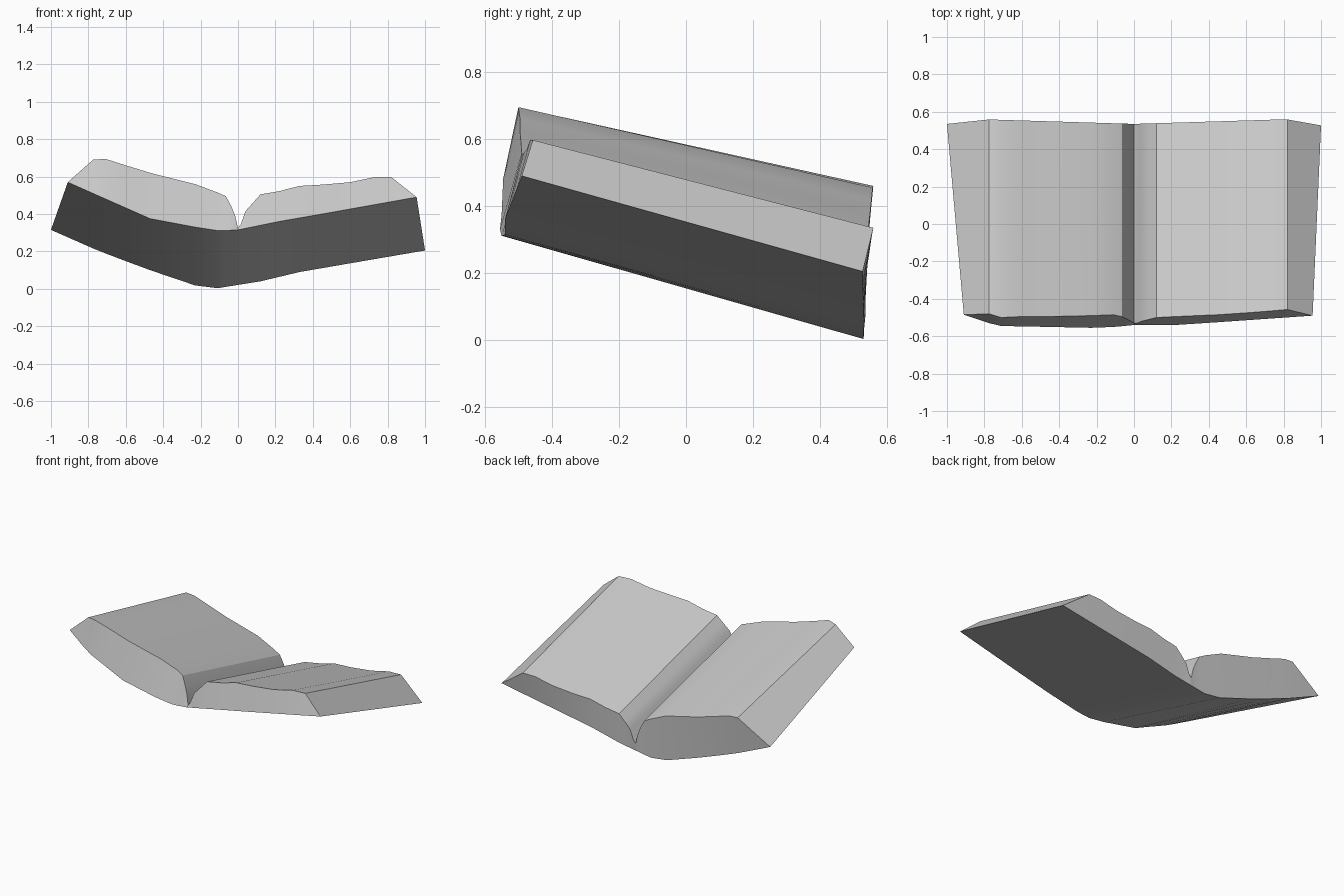
import bpy
import bmesh

# Upper page surface: x, front y, front z, back z
TOP = [
    (-0.775, -0.48, 0.69, 0.46), (-0.71, -0.50, 0.695, 0.455),
    (-0.60, -0.495, 0.66, 0.42), (-0.47, -0.495, 0.62, 0.38),
    (-0.23, -0.49, 0.56, 0.32), (-0.11, -0.485, 0.515, 0.265),
    (-0.065, -0.495, 0.495, 0.24), (-0.035, -0.51, 0.44, 0.185),
    (-0.015, -0.52, 0.39, 0.135), (0.0, -0.53, 0.325, 0.07),
    (0.015, -0.53, 0.345, 0.09), (0.04, -0.52, 0.415, 0.155),
    (0.08, -0.51, 0.46, 0.20), (0.12, -0.50, 0.505, 0.24),
    (0.22, -0.495, 0.522, 0.257), (0.33, -0.49, 0.55, 0.285),
    (0.45, -0.485, 0.557, 0.29), (0.60, -0.475, 0.57, 0.305),
    (0.73, -0.465, 0.597, 0.333), (0.82, -0.457, 0.597, 0.335),
]
# Underside edges: x, y, z
FRONT = [(-0.91, -0.485, 0.57), (-0.73, -0.545, 0.49), (-0.47, -0.55, 0.375),
         (-0.23, -0.555, 0.33), (-0.10, -0.55, 0.31), (0.0, -0.54, 0.315),
         (0.22, -0.54, 0.36), (0.45, -0.525, 0.40), (0.955, -0.49, 0.49)]
BACK = [(-1.0, 0.535, 0.315), (-0.75, 0.533, 0.205), (-0.5, 0.53, 0.11),
        (-0.22, 0.53, 0.015), (-0.13, 0.53, 0.0), (0.12, 0.53, 0.04),
        (0.33, 0.53, 0.09), (1.0, 0.527, 0.205)]


def along(path, x):
    """Point on a polyline at the given x."""
    for a, b in zip(path, path[1:]):
        if x <= b[0]:
            t = (x - a[0]) / (b[0] - a[0])
            return tuple(p + (q - p) * t for p, q in zip(a, b))
    return path[-1]


def back_y(x):
    return 0.535 + 0.024 * min(1, abs(x) / 0.78)


bm = bmesh.new()
tf = [bm.verts.new((x, y, z)) for x, y, z, _ in TOP]
tb = [bm.verts.new((x, back_y(x), z)) for x, _, _, z in TOP]
bf = [bm.verts.new(along(FRONT, p[0])) for p in TOP]
bb = [bm.verts.new(along(BACK, p[0])) for p in TOP]

# Page surface, underside and page ends as strips
for i in range(len(TOP) - 1):
    for a, b in ((tf, tb), (tb, bb), (bb, bf), (bf, tf)):
        bm.faces.new((a[i], a[i + 1], b[i + 1], b[i]))

# Slanted outer page edges
for i, k in ((0, 0), (-1, -1)):
    f, b = bm.verts.new(FRONT[k]), bm.verts.new(BACK[k])
    bm.faces.new((tf[i], tb[i], b, f))
    bm.faces.new((bf[i], bb[i], b, f))
    bm.faces.new((tf[i], bf[i], f))
    bm.faces.new((tb[i], bb[i], b))

bmesh.ops.recalc_face_normals(bm, faces=bm.faces)
mesh = bpy.data.meshes.new("open_book")
bm.to_mesh(mesh)
bm.free()
book = bpy.data.objects.new("open_book", mesh)
bpy.context.collection.objects.link(book)
bpy.context.view_layer.objects.active = book
book.select_set(True)
bpy.ops.object.shade_smooth_by_angle(angle=0.45)
